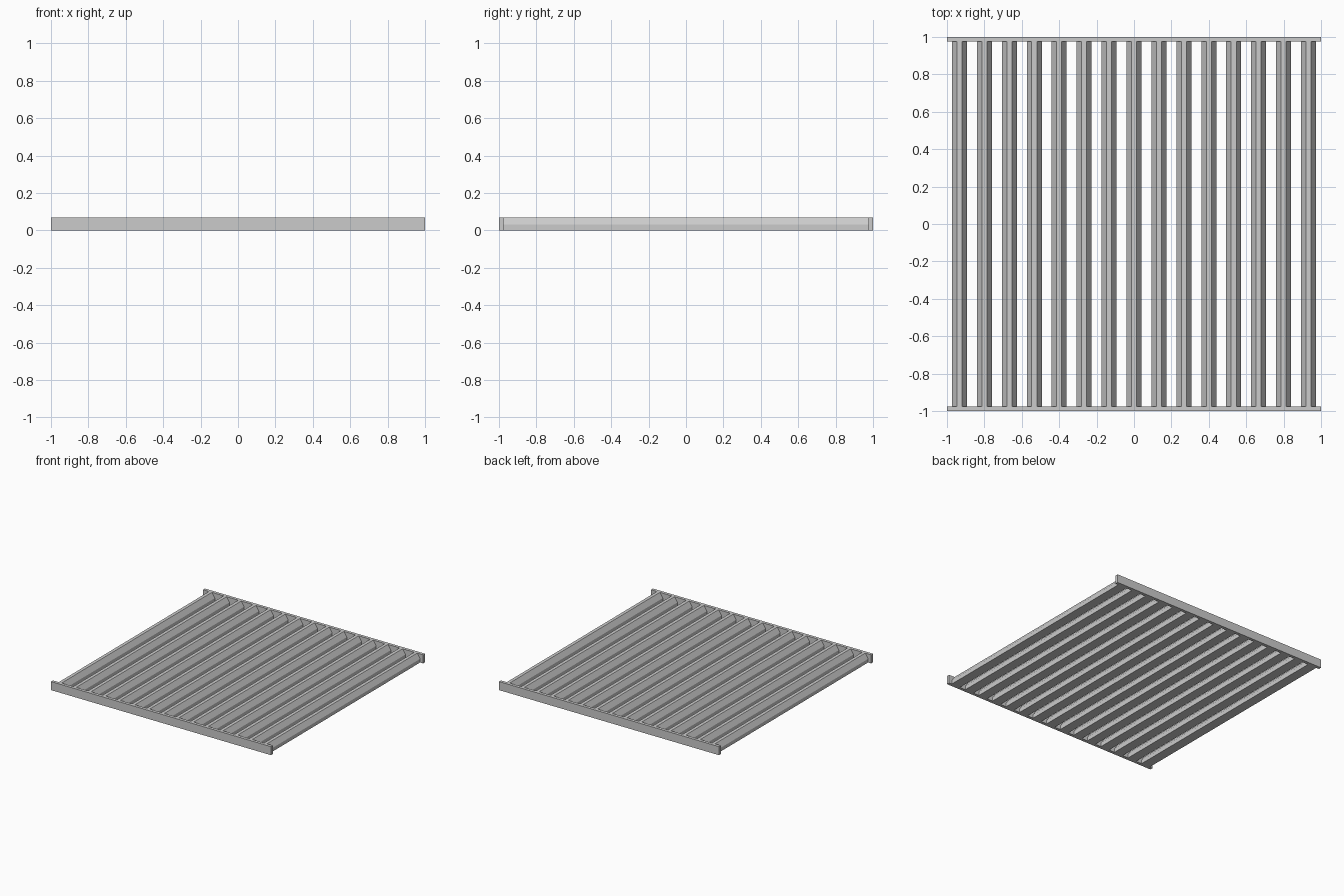
import bpy
import bmesh

cube = bpy.data.objects.get("Cube")
if cube:
    bpy.data.objects.remove(cube, do_unlink=True)

HEIGHT = 0.07
RAIL = 0.025
BARS = 15
PITCH = 0.1333

metal = bpy.data.materials.new("light_grey_metal")
metal.use_nodes = True
grey = (0.6, 0.6, 0.6, 1)
metal.diffuse_color = grey
metal.node_tree.nodes["Principled BSDF"].inputs["Base Color"].default_value = grey


def extrude_profile(name, profile, y0, y1, x=0):
    """Extrude a closed x-z profile along y."""
    bm = bmesh.new()
    face = bm.faces.new([bm.verts.new((px, y0, pz)) for px, pz in profile])
    new = bmesh.ops.extrude_face_region(bm, geom=[face])["geom"]
    verts = [v for v in new if isinstance(v, bmesh.types.BMVert)]
    bmesh.ops.translate(bm, verts=verts, vec=(0, y1 - y0, 0))
    bmesh.ops.recalc_face_normals(bm, faces=bm.faces)
    mesh = bpy.data.meshes.new(name)
    bm.to_mesh(mesh)
    bm.free()
    mesh.materials.append(metal)
    obj = bpy.data.objects.new(name, mesh)
    obj.location.x = x
    bpy.context.collection.objects.link(obj)
    return obj


# End rails
rail = [(-1, 0), (1, 0), (1, HEIGHT), (-1, HEIGHT)]
extrude_profile("front_rail", rail, -1, -1 + RAIL)
extrude_profile("back_rail", rail, 1 - RAIL, 1)

# Parallel bars: upright base, sloping shoulders, narrow flat top
half = [(0.04, 0), (0.04, 0.03), (0.0135, HEIGHT)]
bar = half + [(-x, z) for x, z in reversed(half)]
for i in range(BARS):
    extrude_profile(f"bar_{i + 1}", bar, -1 + RAIL, 1 - RAIL,
                    (i - (BARS - 1) / 2) * PITCH)
